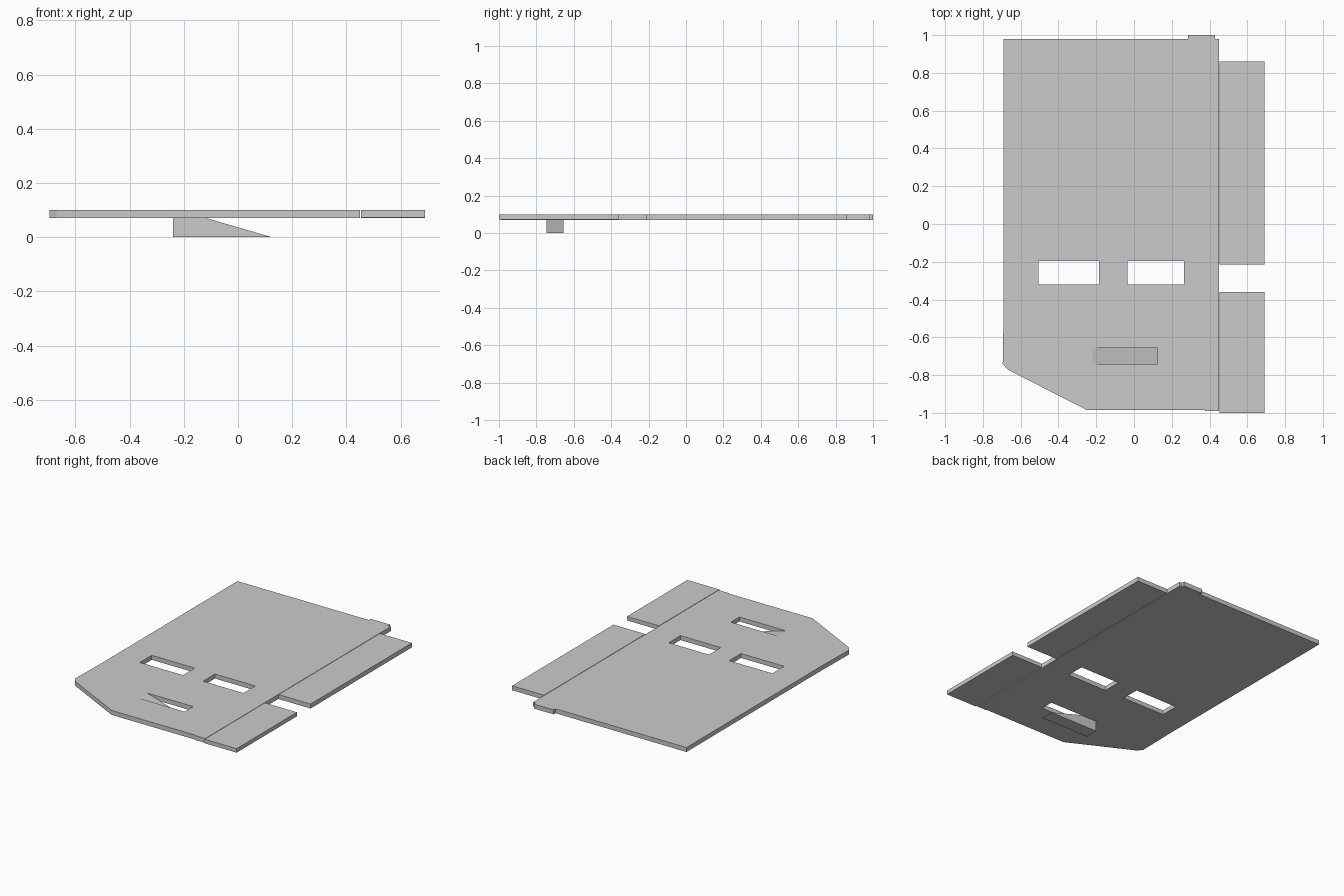
import bpy

if "Cube" in bpy.data.objects:
    bpy.data.objects.remove(bpy.data.objects["Cube"])

Z0, Z1 = 0.07, 0.10


def rect(x0, x1, y0, y1):
    return [(x0, y0), (x1, y0), (x1, y1), (x0, y1)]


def sheet(name, loops, z0, z1):
    """Filled 2D outline (inner loops become holes) given a thickness."""
    cu = bpy.data.curves.new(name, 'CURVE')
    cu.dimensions = '2D'
    cu.fill_mode = 'BOTH'
    cu.extrude = (z1 - z0) / 2
    for pts in loops:
        sp = cu.splines.new('POLY')
        sp.points.add(len(pts) - 1)
        for p, (x, y) in zip(sp.points, pts):
            p.co = (x, y, 0, 1)
        sp.use_cyclic_u = True
    ob = bpy.data.objects.new(name, cu)
    bpy.context.collection.objects.link(ob)
    ob.location.z = (z0 + z1) / 2
    bpy.ops.object.select_all(action='DESELECT')
    ob.select_set(True)
    bpy.context.view_layer.objects.active = ob
    bpy.ops.object.convert(target='MESH')
    ob = bpy.context.object
    for f in ob.data.polygons:
        f.use_smooth = False
    return ob


# Main plate with clipped corner, rear tab and three slots
outline = [(-0.69, 0.98), (0.285, 0.98), (0.285, 1.0), (0.43, 1.0), (0.43, 0.98),
           (0.45, 0.98), (0.45, -0.99), (0.375, -0.99), (0.375, -0.985),
           (-0.25, -0.985), (-0.67, -0.77), (-0.695, -0.74), (-0.69, -0.45)]
sheet("main_plate", [outline,
                     rect(-0.505, -0.185, -0.32, -0.195),
                     rect(-0.035, 0.265, -0.32, -0.195),
                     rect(-0.24, 0.125, -0.745, -0.655)], Z0, Z1)

# Side strips separated by a gap
sheet("side_strip_front", [rect(0.453, 0.69, -1.0, -0.36)], 0.073, Z1)
sheet("side_strip_rear", [rect(0.453, 0.69, -0.215, 0.86)], Z0, Z1)

# Wedge ramp descending through the front slot
profile = [(-0.24, 0), (0.125, 0), (-0.22, Z1), (-0.24, Z1)]
n = len(profile)
verts = [(x, y, z) for y in (-0.745, -0.655) for x, z in profile]
faces = [list(range(n)), list(range(2 * n - 1, n - 1, -1))]
faces += [[i, i + n, (i + 1) % n + n, (i + 1) % n] for i in range(n)]
me = bpy.data.meshes.new("slot_ramp")
me.from_pydata(verts, [], faces)
bpy.context.collection.objects.link(bpy.data.objects.new("slot_ramp", me))
